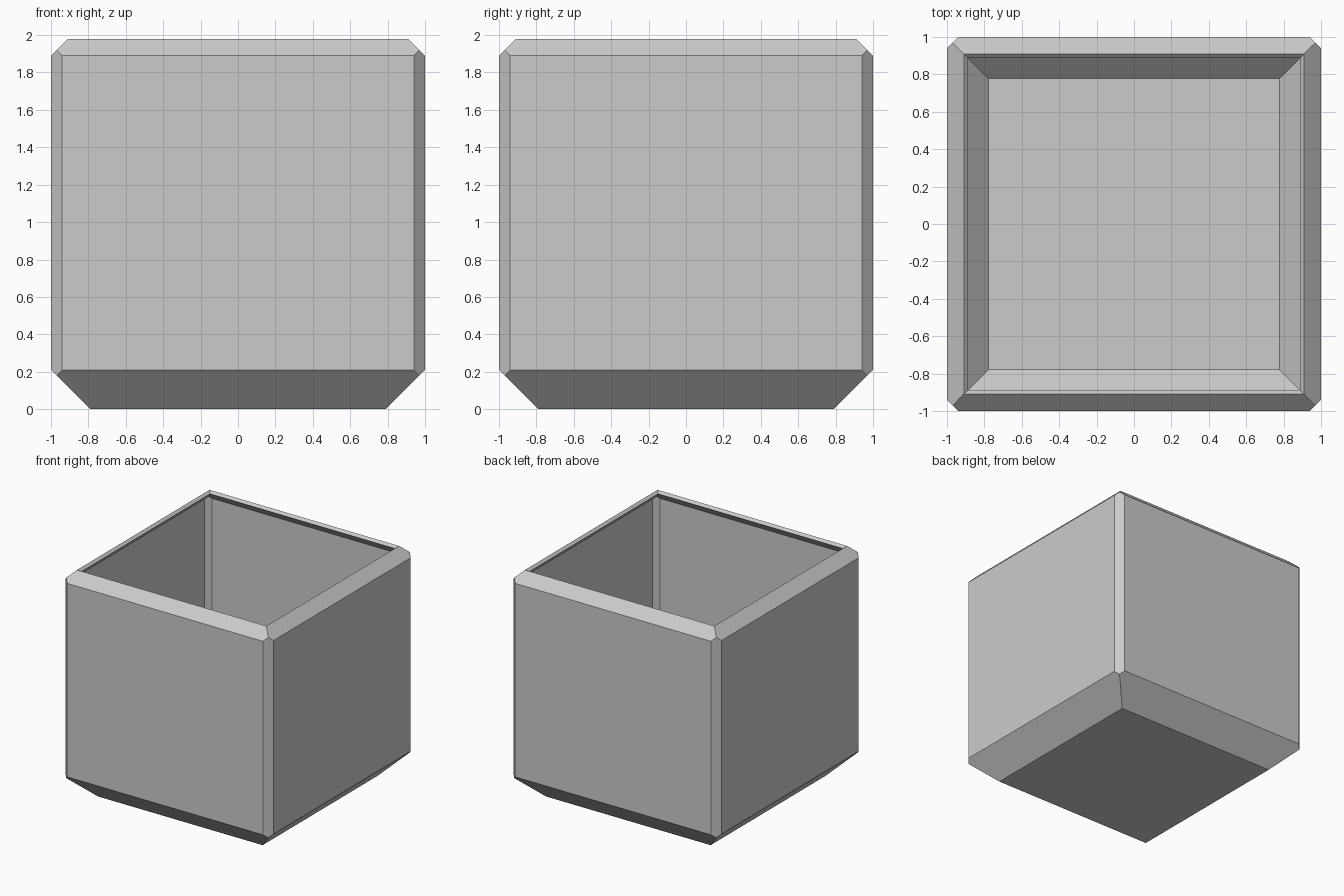
import bpy, bmesh
from math import sqrt

if "Cube" in bpy.data.objects:
    bpy.data.objects.remove(bpy.data.objects["Cube"])

T = 0.03  # wall thickness


def shell(bm, t):
    """Chamfered open box, every plane moved inward by t. Returns the four rim corners."""
    r = t * sqrt(2)
    h = 1 - t                              # half width of the walls
    low, high = 0.79 - r, 2.89 - r         # chamfers: x - z = low, x + z = high
    d = (1.94 - r) / 2                     # mitre point on the diagonal
    c = 2 * d - h                          # start of the vertical corner chamfer
    rim = (0.91 - r / 2, 1.98 - r / 2)
    corners = []
    for sx, sy in ((1, -1), (1, 1), (-1, 1), (-1, -1)):
        # incoming (a) and outgoing (b) wall ends, counter-clockwise
        pa, pb = (c * sx, h * sy), (h * sx, c * sy)
        if sx == sy:
            pa, pb = pb, pa
        v = lambda x, y, z: bm.verts.new((x, y, z))
        corners.append(dict(
            base=v((low + t) * sx, (low + t) * sy, t),
            m0=v(d * sx, d * sy, d - low), m1=v(d * sx, d * sy, high - d),
            a0=v(*pa, h - low), a1=v(*pa, high - h),
            b0=v(*pb, h - low), b1=v(*pb, high - h),
            rim=v(rim[0] * sx, rim[0] * sy, rim[1])))
    faces = [[k["base"] for k in reversed(corners)]]
    for i, p in enumerate(corners):
        q = corners[(i + 1) % 4]
        faces += [
            [p["base"], q["base"], q["m0"], q["a0"], p["b0"], p["m0"]],   # lower chamfer
            [p["b0"], q["a0"], q["a1"], p["b1"]],                         # wall
            [p["b1"], q["a1"], q["m1"], q["rim"], p["rim"], p["m1"]],     # upper chamfer
            [p["m0"], p["b0"], p["b1"], p["m1"], p["a1"], p["a0"]],       # corner chamfer
        ]
    for f in faces:
        bm.faces.new(f if t == 0 else f[::-1])
    return [k["rim"] for k in corners]


# Open planter box: outer shell, inner shell and the narrow rim between
bm = bmesh.new()
outer, inner = shell(bm, 0), shell(bm, T)
for i in range(4):
    j = (i + 1) % 4
    bm.faces.new((outer[i], outer[j], inner[j], inner[i]))
bmesh.ops.recalc_face_normals(bm, faces=bm.faces)
mesh = bpy.data.meshes.new("planter_box")
bm.to_mesh(mesh)
bm.free()
bpy.context.collection.objects.link(bpy.data.objects.new("planter_box", mesh))
